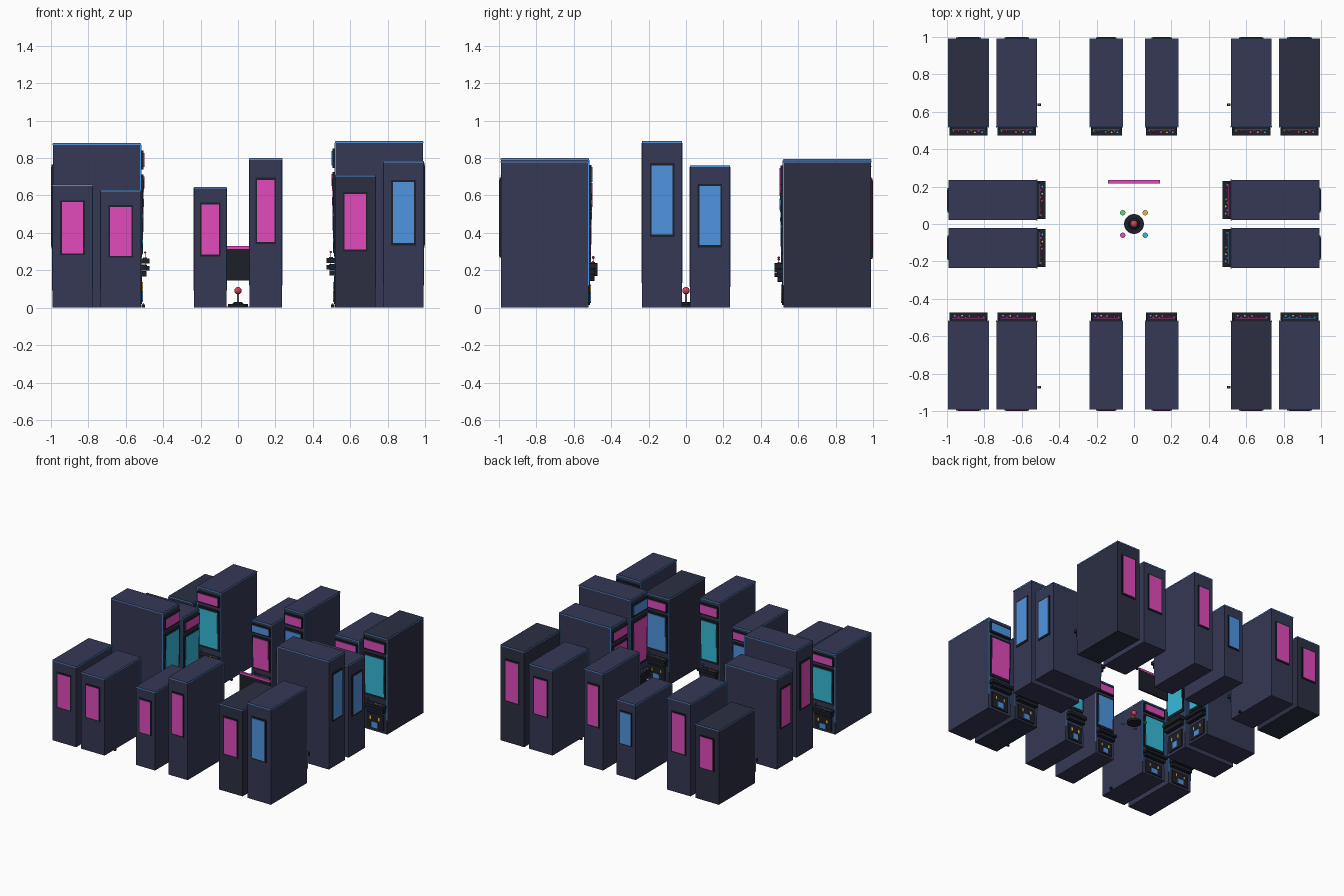
import bpy, bmesh, math
from mathutils import Matrix, Vector

if "Cube" in bpy.data.objects:
    bpy.data.objects.remove(bpy.data.objects["Cube"])

COLORS = {
    "navy": (0.035, 0.04, 0.09), "navy_dark": (0.025, 0.028, 0.055), "black": (0.012, 0.014, 0.022),
    "magenta": (0.75, 0.07, 0.5), "blue": (0.08, 0.3, 0.75), "cyan": (0.04, 0.5, 0.7),
    "red": (0.7, 0.05, 0.1), "green": (0.1, 0.65, 0.25), "yellow": (0.8, 0.5, 0.06),
    "metal": (0.15, 0.16, 0.2),
}
MATS = {}
for key, c in COLORS.items():
    MATS[key] = bpy.data.materials.new(key)
    MATS[key].diffuse_color = (*c, 1)


def finish(name, bm, mat, m, smooth=False):
    bm.transform(m)
    me = bpy.data.meshes.new(name)
    for f in bm.faces:
        f.smooth = smooth
    bm.to_mesh(me)
    bm.free()
    me.materials.append(MATS[mat])
    ob = bpy.data.objects.new(name, me)
    bpy.context.collection.objects.link(ob)
    return ob


def box(name, mat, x, y, z, m=Matrix(), tilt=0):
    """Box from (min, max) ranges, optionally tilted about its own x axis."""
    bm = bmesh.new()
    bmesh.ops.create_cube(bm, size=1)
    size = [b - a for a, b in (x, y, z)]
    mid = Vector([(a + b) / 2 for a, b in (x, y, z)])
    local = Matrix.Translation(mid) @ Matrix.Rotation(tilt, 4, 'X') @ Matrix.Diagonal((*size, 1))
    return finish(name, bm, mat, m @ local)


def disc(name, mat, x, y, z0, z1, r, m=Matrix(), r2=None, n=16):
    bm = bmesh.new()
    bmesh.ops.create_cone(bm, cap_ends=True, segments=n, radius1=r,
                          radius2=r if r2 is None else r2, depth=z1 - z0)
    return finish(name, bm, mat, m @ Matrix.Translation((x, y, (z0 + z1) / 2)))


def ball(name, mat, x, y, z, r, m=Matrix()):
    bm = bmesh.new()
    bmesh.ops.create_uvsphere(bm, u_segments=14, v_segments=8, radius=r)
    return finish(name, bm, mat, m @ Matrix.Translation((x, y, z)), True)


def cabinet(loc, turn, w, h, poster, marquee, screen, body="navy"):
    """Arcade cabinet: back at local y=0, front facing local -y."""
    m = Matrix.Translation((*loc, 0)) @ Matrix.Rotation(math.radians(turn), 4, 'Z')
    a, f = w / 2, -0.47
    box("cabinet_body", body, (-a, a), (f, 0), (0, h), m)
    # glowing edge trim
    box("top_trim", "blue", (-a - .0015, a + .0015), (f - .002, .0015), (h - .009, h - .002), m)
    for s in (-1, 1):
        box("front_trim", "blue", (s * a - .003, s * a + .003), (f - .004, f + .003), (.15 * h, h - .009), m)
    # back poster
    box("poster_frame", "black", (-.31 * w, .31 * w), (-.01, .006), (.425 * h, .87 * h), m)
    box("back_poster", poster, (-.265 * w, .265 * w), (0, .009), (.44 * h, .855 * h), m)
    # lit header and screen
    box("marquee_frame", "black", (-.46 * w, .46 * w), (f - .016, f + .01), (.84 * h, .955 * h), m)
    box("marquee_panel", marquee, (-.42 * w, .42 * w), (f - .019, f), (.855 * h, .94 * h), m)
    box("screen_bezel", "black", (-.45 * w, .45 * w), (f - .011, f + .01), (.36 * h, .80 * h), m, .02)
    box("screen", screen, (-.39 * w, .39 * w), (f - .014, f + .01), (.385 * h, .78 * h), m, .02)
    # control deck
    box("deck_lower", "black", (-.44 * w, .44 * w), (f - .032, f + .01), (.225 * h, .262 * h), m)
    box("deck_upper", "black", (-.475 * w, .475 * w), (f - .047, f + .01), (.268 * h, .30 * h), m)
    t = .30 * h
    disc("joystick_stem", "metal", -.25 * w, f - .024, t, t + .027, .002, m, n=8)
    ball("joystick_ball", "red", -.25 * w, f - .024, t + .03, .006, m)
    for u, dy, c in ((-.02, -.028, "red"), (.07, -.018, "green"), (.16, -.03, "yellow"),
                     (.25, -.02, "magenta"), (.34, -.03, "cyan"), (-.38, -.02, "green")):
        disc("deck_button", c, u * w, f + dy, t, t + .004, .0048, m, n=10)
    # coin door
    box("coin_door", "black", (-.36 * w, .36 * w), (f - .008, f + .005), (.025 * h, .19 * h), m)
    box("coin_return", "blue", (-.13 * w, .13 * w), (f - .012, f), (.04 * h, .1 * h), m)
    for s in (-1, 1):
        box("coin_slot", "yellow", (s * .18 * w - .006, s * .18 * w + .006), (f - .011, f), (.12 * h, .155 * h), m)


# (position along row, width, height, poster, marquee, screen)
M, B, C = "magenta", "blue", "cyan"
back_row = [(-.885, .215, .61, M, M, B), (-.627, .215, .76, M, M, C), (-.148, .175, .62, B, B, M),
            (.148, .175, .795, M, M, B), (.627, .215, .70, M, M, C), (.885, .215, .785, M, M, C)]
front_row = [(-.885, .215, .66, M, M, C), (-.627, .215, .63, M, M, C), (-.148, .175, .645, M, M, B),
             (.148, .175, .80, M, M, C), (.627, .215, .71, M, M, B), (.885, .215, .785, B, B, M)]
left_row = [(-.128, .212, .88, M, M, C), (.128, .212, .745, M, M, C)]
right_row = [(-.128, .212, .89, B, B, M), (.128, .212, .76, B, M, M)]
for p, *rest in back_row:
    cabinet((p, .99), 0, *rest, body="navy_dark" if abs(p) > .8 else "navy")
for p, *rest in front_row:
    cabinet((p, -.99), 180, *rest, body="navy_dark" if p == .627 else "navy")
for p, *rest in left_row:
    cabinet((-.99, p), 90, *rest)
for p, *rest in right_row:
    cabinet((.99, p), -90, *rest)

# small floor fittings beside the corner pairs
for x in (-.507, .507):
    for y in (.637, -.873):
        box("floor_fitting", "black", (x - .009, x + .009), (y - .007, y + .007), (0, .016))
        ball("fitting_light", "yellow", x, y, .019, .005)

# central giant joystick
disc("joystick_base", "black", 0, 0, 0, .02, .053, n=32)
disc("joystick_collar", "black", 0, 0, .02, .03, .03, r2=.02, n=24)
disc("joystick_shaft", "metal", 0, 0, .03, .08, .006)
ball("joystick_knob", "red", 0, 0, .091, .02)
for x, y, c in ((-.06, .06, "green"), (.06, .06, "yellow"), (-.06, -.06, "magenta"), (.06, -.06, "cyan")):
    disc("floor_button", c, x, y, 0, .007, .014, n=20)

# hanging sign panel
box("sign_panel", "black", (-.14, .14), (.219, .233), (.145, .318))
box("sign_light_bar", "magenta", (-.14, .14), (.217, .234), (.314, .33))

for m in bpy.data.materials:
    if m.users and not m.is_grease_pencil:
        m.use_nodes = True
        m.node_tree.nodes["Principled BSDF"].inputs["Base Color"].default_value = m.diffuse_color
